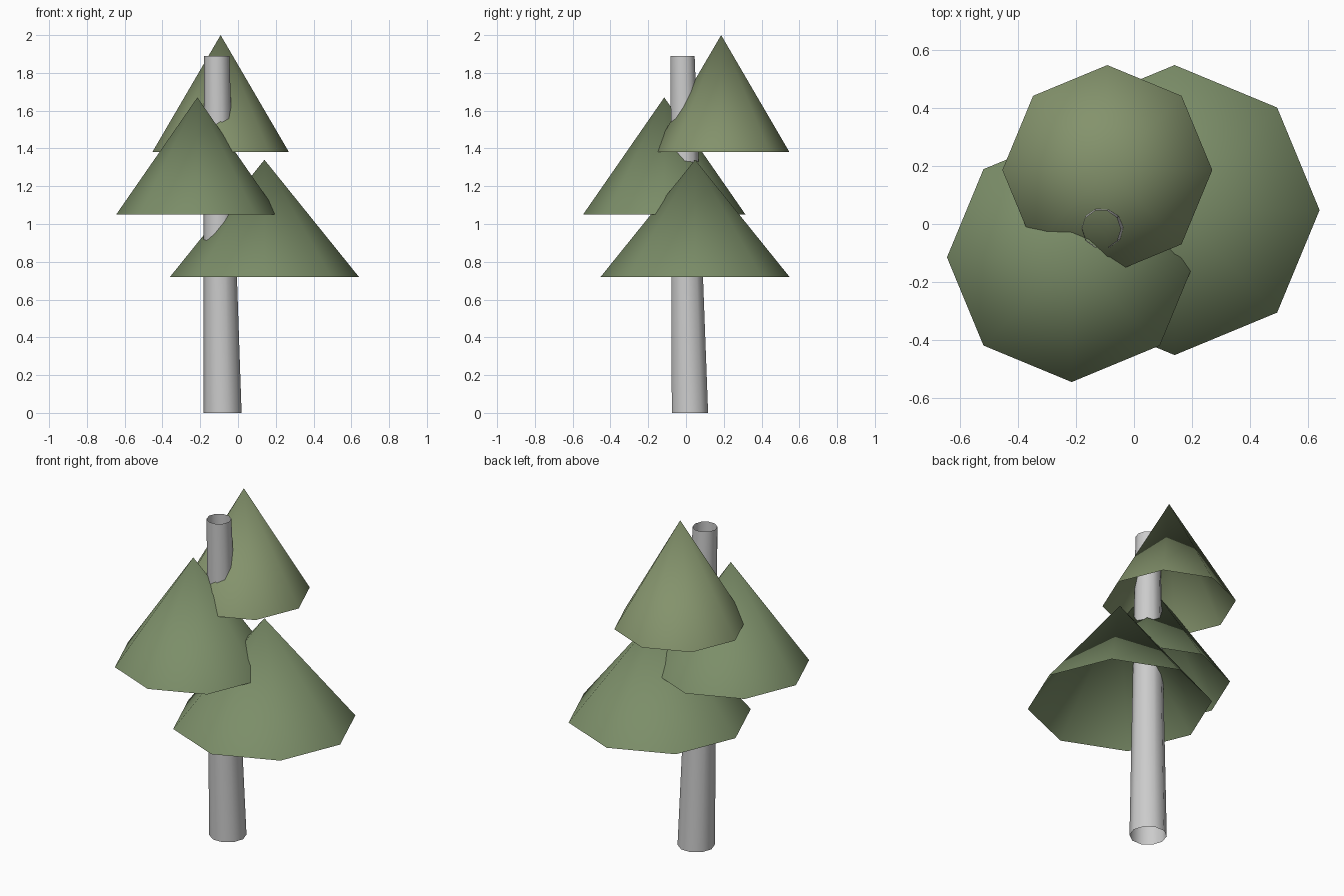
import bpy, bmesh, math
from mathutils import Matrix, Vector

if "Cube" in bpy.data.objects:
    bpy.data.objects.remove(bpy.data.objects["Cube"])


def open_cone(name, sides, r0, r1, base, top, color=None):
    """Open-ended tapered shell whose axis may lean from base to top."""
    bm = bmesh.new()

    def ring(centre, r):
        return [bm.verts.new(Vector(centre) + Vector((r * math.cos(a), r * math.sin(a), 0)))
                for a in (2 * math.pi * i / sides for i in range(sides))]

    low = ring(base, r0)
    high = ring(top, r1) if r1 > 0 else [bm.verts.new(top)]
    for i in range(sides):
        j = (i + 1) % sides
        if r1 > 0:
            bm.faces.new((low[i], low[j], high[j], high[i]))
        else:
            bm.faces.new((low[i], low[j], high[0]))
    for f in bm.faces:
        f.smooth = True
    mesh = bpy.data.meshes.new(name)
    bm.to_mesh(mesh)
    bm.free()
    obj = bpy.data.objects.new(name, mesh)
    bpy.context.collection.objects.link(obj)
    if color:
        mat = bpy.data.materials.new(name + "_green")
        mat.diffuse_color = (*color, 1)
        mat.use_nodes = True
        mat.node_tree.nodes["Principled BSDF"].inputs["Base Color"].default_value = mat.diffuse_color
        mesh.materials.append(mat)
    return obj


# leaning tapered trunk, open at both ends
open_cone("trunk", 10, 0.101, 0.067, (-0.082, 0.021, 0), (-0.113, -0.018, 1.89))

# three foliage tiers: name, x, y, radius, base height, colour
tiers = [
    ("lower_foliage", 0.14, 0.048, 0.50, 0.72, (0.20, 0.27, 0.14)),
    ("middle_foliage", -0.215, -0.115, 0.43, 1.05, (0.20, 0.27, 0.14)),
    ("upper_foliage", -0.092, 0.186, 0.362, 1.38, (0.23, 0.29, 0.15)),
]
for name, x, y, r, z, color in tiers:
    open_cone(name, 8, r, 0, (x, y, z), (x, y, z + 0.62), color)
